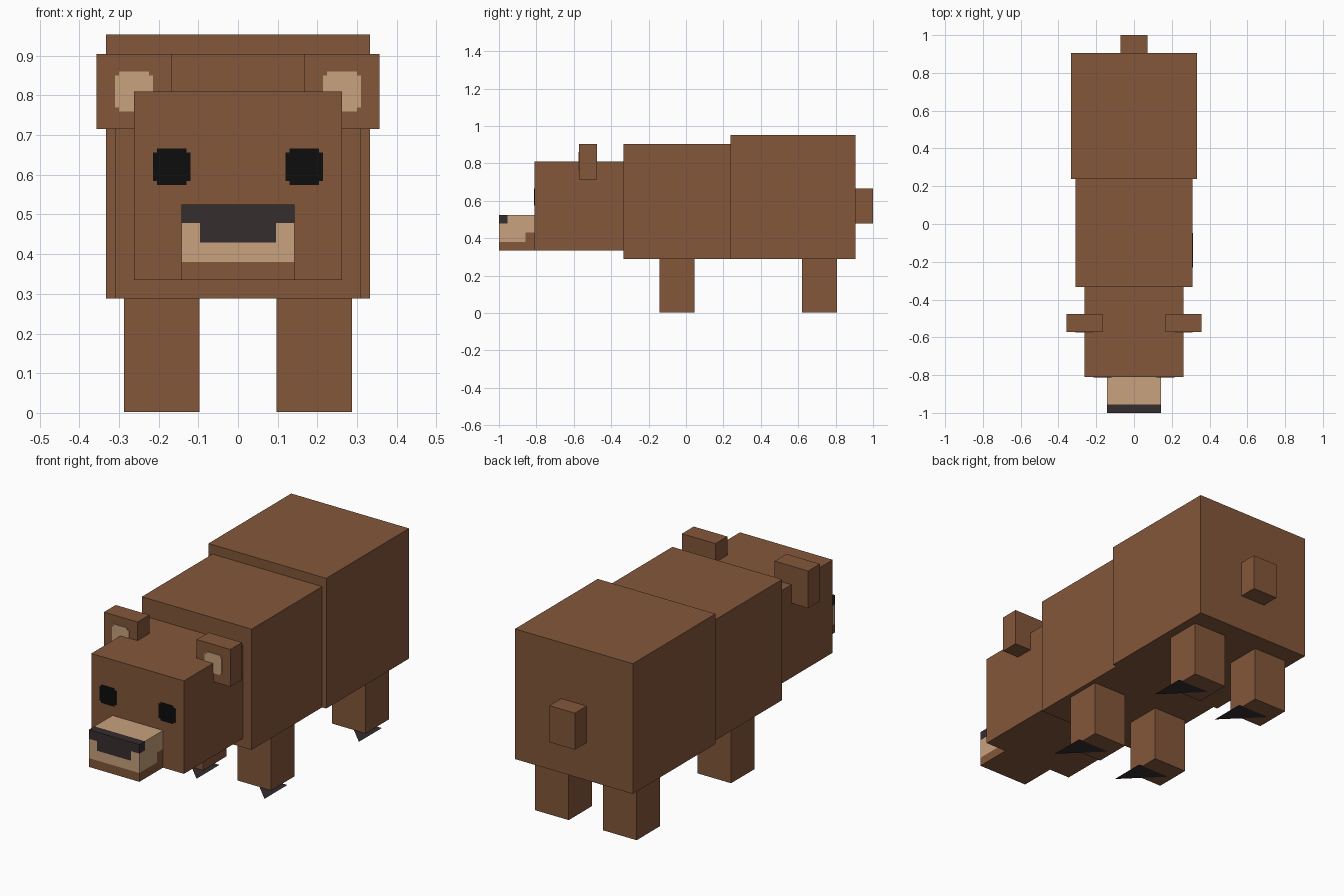
import bpy, bmesh
from mathutils import Vector

if "Cube" in bpy.data.objects:
    bpy.data.objects.remove(bpy.data.objects["Cube"])


def material(name, rgb):
    m = bpy.data.materials.new(name)
    m.diffuse_color = (*rgb, 1)
    m.use_nodes = True
    m.node_tree.nodes["Principled BSDF"].inputs["Base Color"].default_value = m.diffuse_color
    return m


BROWN = material("brown_fur", (0.228, 0.095, 0.043))
TAN = material("tan_fur", (0.58, 0.36, 0.205))
CHARCOAL = material("charcoal_nose", (0.037, 0.026, 0.028))
BLACK = material("black_eye", (0.004, 0.004, 0.004))


def finish(name, bm, mats):
    me = bpy.data.meshes.new(name)
    bm.to_mesh(me)
    bm.free()
    for m in mats:
        me.materials.append(m)
    ob = bpy.data.objects.new(name, me)
    bpy.context.collection.objects.link(ob)
    return ob


def box_mesh(x, y, z):
    bm = bmesh.new()
    bmesh.ops.create_cube(bm, size=1)
    for v in bm.verts:
        v.co = [(r[0] + r[1]) / 2 + c * (r[1] - r[0]) for c, r in zip(v.co, (x, y, z))]
    return bm


def box(name, x, y, z, mat=BROWN):
    return finish(name, box_mesh(x, y, z), [mat])


def patch(name, cx, cz, w, h, y, mat, n=0.01):
    """Thin front-facing plate with notched corners."""
    bm = bmesh.new()
    a, b = w / 2, h / 2
    quarter = [(a, b - n), (a - n, b - n), (a - n, b)]
    pts = quarter + [(-p, q) for p, q in reversed(quarter)]
    pts += [(-p, -q) for p, q in pts]
    bottom = [bm.verts.new((cx + p, y - 0.003, cz + q)) for p, q in pts]
    face = bm.faces.new(bottom)
    ext = bmesh.ops.extrude_face_region(bm, geom=[face])
    for v in ext["geom"]:
        if isinstance(v, bmesh.types.BMVert):
            v.co.y = y + 0.003
    bmesh.ops.recalc_face_normals(bm, faces=bm.faces[:])
    return finish(name, bm, [mat])


# Body, head and tail
box("rear_body", (-0.333, 0.333), (0.237, 0.905), (0.288, 0.953))
box("front_body", (-0.31, 0.31), (-0.333, 0.237), (0.288, 0.905))
box("head", (-0.262, 0.262), (-0.81, -0.333), (0.335, 0.81))
box("tail", (-0.072, 0.072), (0.905, 1.0), (0.48, 0.667))

# Ears with inner patches, and eyes
for side, s in (("left", -1), ("right", 1)):
    box(side + "_ear", sorted((s * 0.167, s * 0.357)), (-0.572, -0.477), (0.715, 0.905))
    patch(side + "_inner_ear", s * 0.262, 0.81, 0.096, 0.1, -0.572, TAN)
    patch(side + "_eye", s * 0.167, 0.62, 0.094, 0.092, -0.81, BLACK)

# Snout: cut into bands, coloured by position
bm = box_mesh((-0.143, 0.143), (-1.0, -0.81), (0.335, 0.525))
cuts = [(0, -0.096), (0, 0.096), (1, -0.955), (1, -0.857), (2, 0.38), (2, 0.43), (2, 0.479)]
for axis, at in cuts:
    no = Vector((0, 0, 0))
    no[axis] = 1
    bmesh.ops.bisect_plane(bm, geom=bm.verts[:] + bm.edges[:] + bm.faces[:],
                           plane_co=no * at, plane_no=no)
bm.normal_update()
for f in bm.faces:
    c, n = f.calc_center_median(), f.normal
    front = n.y < -0.5
    jaw = c.z < 0.38 or (c.z < 0.43 and c.y > -0.857)
    nose = c.z > 0.479 and c.y < -0.955
    muzzle = front and c.z > 0.43 and abs(c.x) < 0.096
    f.material_index = 2 if nose or muzzle else 0 if jaw else 1
finish("snout", bm, [BROWN, TAN, CHARCOAL])

# Legs, each with a flat triangular claw plate under the foot
for end, y0 in (("front", -0.142), ("rear", 0.62)):
    for side, x0 in (("left", -0.287), ("right", 0.097)):
        name = end + "_" + side
        box(name + "_leg", (x0, x0 + 0.19), (y0, y0 + 0.188), (0.002, 0.288))
        bm = bmesh.new()
        x1 = x0 + 0.215
        tri = [(x1, y0 - 0.09), (x1, y0 + 0.095), (x1 - 0.185, y0 + 0.095)]
        face = bm.faces.new([bm.verts.new((x, y, 0)) for x, y in tri])
        bmesh.ops.inset_region(bm, faces=[face], thickness=0.018)
        face.material_index = 1
        finish(name + "_claws", bm, [BROWN, CHARCOAL])
